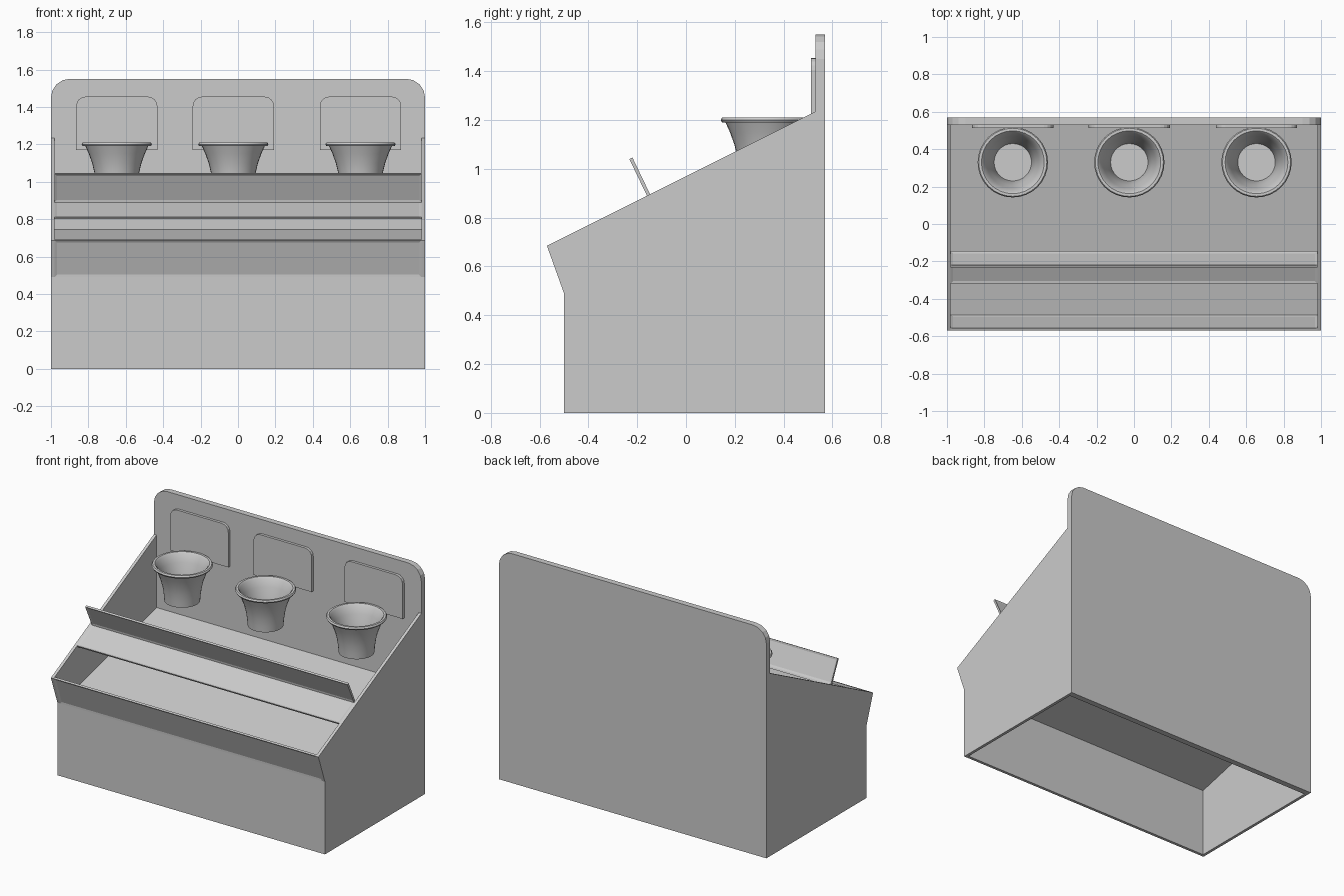
import bpy, bmesh
from math import sin, cos, pi, radians
from mathutils import Vector

if "Cube" in bpy.data.objects:
    bpy.data.objects.remove(bpy.data.objects["Cube"])


def finish(bm, name):
    bmesh.ops.remove_doubles(bm, verts=bm.verts, dist=1e-5)
    bmesh.ops.recalc_face_normals(bm, faces=bm.faces)
    me = bpy.data.meshes.new(name)
    bm.to_mesh(me)
    bm.free()
    ob = bpy.data.objects.new(name, me)
    bpy.context.collection.objects.link(ob)
    return ob


def prism(name, pts, offset):
    """Extrude a closed 3D outline by an offset vector."""
    bm = bmesh.new()
    face = bm.faces.new([bm.verts.new(p) for p in pts])
    ext = bmesh.ops.extrude_face_region(bm, geom=[face])
    # keep the start cap so that the solid is closed
    if not face.is_valid:
        bm.faces.new([v for v in bm.verts][:len(pts)])
    verts = [g for g in ext["geom"] if isinstance(g, bmesh.types.BMVert)]
    bmesh.ops.translate(bm, verts=verts, vec=offset)
    return finish(bm, name)


def side_prism(name, yz, x0, x1):
    return prism(name, [(x0, y, z) for y, z in yz], (x1 - x0, 0, 0))


def rounded_plate(name, x0, x1, z0, z1, y0, y1, r, seg):
    """Upright plate with rounded top corners."""
    pts = [(x0, y0, z0), (x1, y0, z0)]
    for cx, start in ((x1 - r, 0), (x0 + r, pi / 2)):
        for i in range(seg + 1):
            a = start + i * pi / 2 / seg
            pts.append((cx + r * cos(a), y0, z1 - r + r * sin(a)))
    return prism(name, pts, (0, y1 - y0, 0))


def framed_panel(name, a, b, thick, half):
    """Tilted board from a to b in the YZ plane, with a shallow recess on both faces."""
    a, b = Vector(a), Vector(b)
    d = (b - a).normalized()
    n = Vector((d.y, -d.x)) * thick
    ob = side_prism(name, [a, b, b + n, a + n], -half, half)
    bm = bmesh.new()
    bm.from_mesh(ob.data)
    big = sorted(bm.faces, key=lambda f: f.calc_area())[-2:]
    bmesh.ops.inset_individual(bm, faces=big, thickness=0.018, depth=-0.004)
    bm.to_mesh(ob.data)
    bm.free()
    return ob


# Cabinet side walls
profile = [(-0.5, 0), (-0.5, 0.49), (-0.57, 0.685), (0.53, 1.235), (0.53, 0)]
for side, x0, x1 in (("left", -1, -0.98), ("right", 0.98, 1)):
    side_prism(side + "_wall", profile, x0, x1)

# Front wall, sloped deck inside, back panel
side_prism("front_wall", [(-0.5, 0), (-0.48, 0), (-0.48, 0.49), (-0.5, 0.49)], -0.98, 0.98)
side_prism("deck", [(-0.49, 0.49), (0.53, 0.745), (0.53, 0.725), (-0.49, 0.47)], -0.98, 0.98)
rounded_plate("back_panel", -1, 1, 0, 1.55, 0.53, 0.57, 0.1, 4)

# Tilted boards: front lip, shelf strip, upright sign board
framed_panel("front_lip", (-0.5, 0.49), (-0.57, 0.685), 0.015, 0.98)
framed_panel("shelf_strip", (-0.318, 0.811), (-0.15, 0.895), 0.012, 0.98)
framed_panel("sign_board", (-0.16, 0.89), (-0.232, 1.04), 0.014, 0.98)

# Cups with rolled rims, and plates behind them
cup_profile = [(0, 0.96), (0.11, 0.96), (0.113, 1.0), (0.12, 1.05), (0.132, 1.1),
               (0.15, 1.15), (0.168, 1.19), (0.182, 1.19), (0.188, 1.2), (0.182, 1.21),
               (0.168, 1.21), (0.158, 1.2), (0.14, 1.15), (0.122, 1.1), (0.11, 1.05),
               (0.103, 1.0), (0.1, 0.97), (0, 0.97)]
for i, x in enumerate((-0.648, -0.025, 0.655)):
    rounded_plate(f"plate_{i + 1}", x - 0.217, x + 0.217, 1.17, 1.455, 0.512, 0.53, 0.05, 4)
    bm = bmesh.new()
    vs = [bm.verts.new((r, 0, z)) for r, z in cup_profile]
    es = [bm.edges.new(p) for p in zip(vs, vs[1:])]
    bmesh.ops.spin(bm, geom=vs + es, cent=(0, 0, 0), axis=(0, 0, 1), angle=2 * pi, steps=32)
    cup = finish(bm, f"cup_{i + 1}")
    cup.location = (x, 0.33, 0)
    bpy.ops.object.select_all(action='DESELECT')
    cup.select_set(True)
    bpy.context.view_layer.objects.active = cup
    bpy.ops.object.shade_smooth_by_angle(angle=radians(40))
